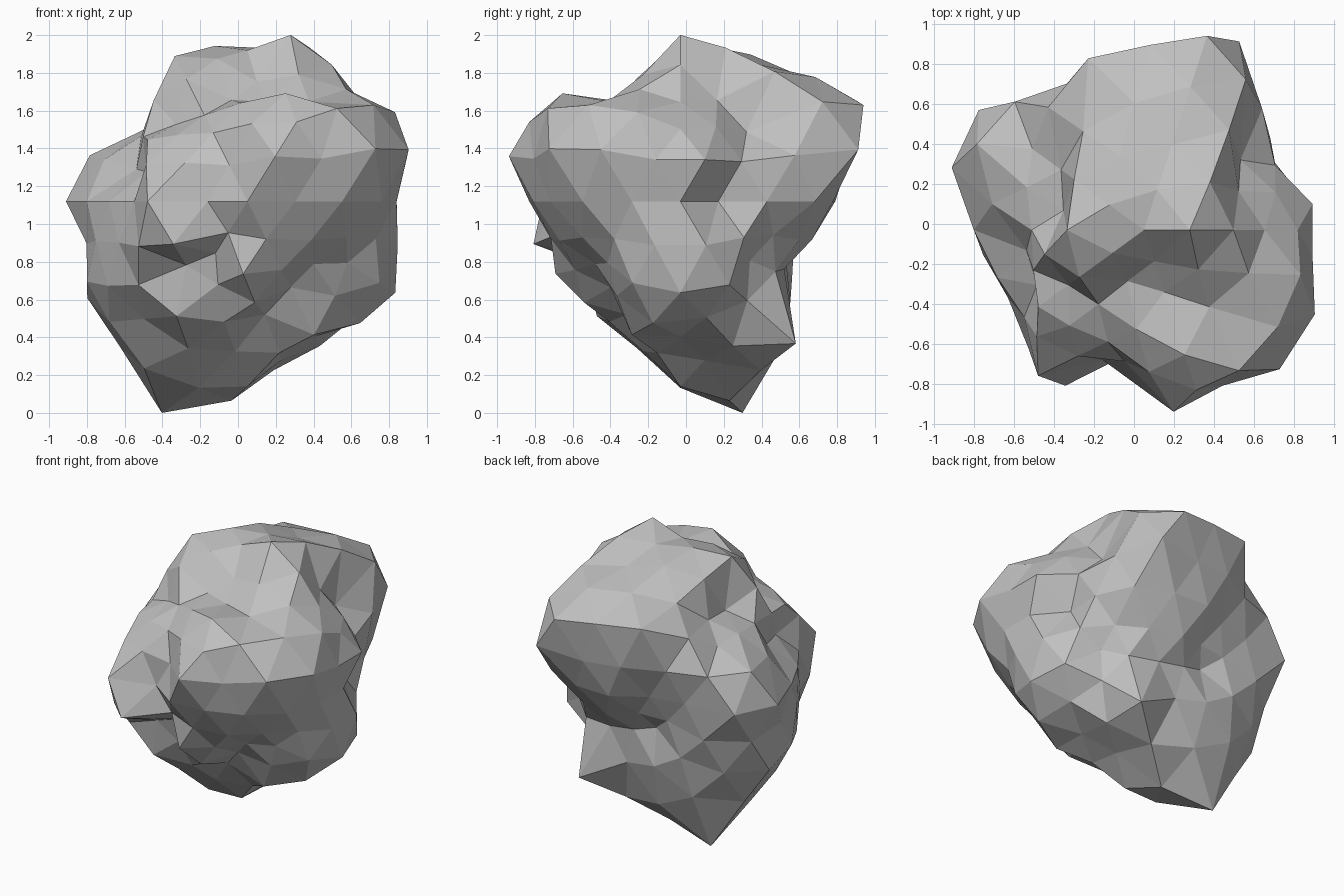
import bpy, bmesh
from math import atan2, degrees
from mathutils import Vector

if "Cube" in bpy.data.objects:
    bpy.data.objects.remove(bpy.data.objects["Cube"])

CENTRE = Vector((0.05, -0.03, 1.12))
_ = None  # blended from its neighbours

# Polar cross-sections of the boulder from crown to base: distance from the
# centre, going round anticlockwise from the right-hand side (+x)
SECTIONS = [
    # crown
    [.80],
    [.91, .84, .85, .78, .655],
    [.85, .91, .85, .87, .82, .86, .76, .60, .62, .75],
    [.80, .74, .95, 1.0, .92, .84, .68, .60, .74, .62, .63, .72, .87, .73, .82],
    # shoulders
    [_, _, .70, 1.05, 1.14, 1.07, 1.06, .90, .77, .72,
     .66, .68, .73, .70, .69, .82, .94, .98, .97, .94],
    [.88, .76, .88, 1.09, .94, _, .86, .94, .97, .80,
     .62, .62, .78, .74, .69, .95, .90, 1.01, .99, .88],
    # waist
    [.79, .65, .78, .88, .85, .82, .72, .79, 1.02, 1.01,
     .85, .77, .74, .90, .68, .80, .82, _, .88, .83],
    [.84, .76, .72, .74, _, .66, .70, _, .95, .89,
     .84, .79, .86, .90, .66, .72, .75, .76, .79, .84],
    # underside
    [.92, .88, .70, .74, .68, .65, .63, _, _, 1.02,
     .95, .89, .84, .67, .61, .765, .69, .66, .73, .86],
    [.85, .80, 1.04, .80, _, _, 1.06, .97, .86, .84, .67, .74, .63, .76, .89],
    [.80, .90, 1.0, _, 1.252, 1.04, .87, .75, .67, .83],
    [.87, 1.09, 1.02, .82, _],
    [.98],
]

# Faceted ball
bm = bmesh.new()
bmesh.ops.create_icosphere(bm, subdivisions=3, radius=1)
bm.verts.ensure_lookup_table()
dirs = [v.co.normalized() for v in bm.verts]
near = [[e.other_vert(v).index for e in v.link_edges] for v in bm.verts]


def around(i):
    return (degrees(atan2(dirs[i].y, dirs[i].x)) + 5) % 360


# Give each ring of the ball its cross-section
order = sorted(range(len(dirs)), key=lambda i: -dirs[i].z)
radius = [0.8] * len(dirs)
free = []
start = 0
for section in SECTIONS:
    ring = sorted(order[start:start + len(section)], key=around)
    start += len(section)
    for i, r in zip(ring, section):
        if r is None:
            free.append(i)
        else:
            radius[i] = r
for step in range(60):
    for i in free:
        radius[i] = sum(radius[j] for j in near[i]) / len(near[i])

for i, v in enumerate(bm.verts):
    v.co = CENTRE + dirs[i] * radius[i]

# Stand on the ground
low = min(v.co.z for v in bm.verts)
for v in bm.verts:
    v.co.z -= low
bmesh.ops.recalc_face_normals(bm, faces=bm.faces)

mesh = bpy.data.meshes.new("boulder")
bm.to_mesh(mesh)
bm.free()
stone = bpy.data.materials.new("stone grey")
stone.diffuse_color = (0.53, 0.53, 0.53, 1)
stone.use_nodes = True
stone.node_tree.nodes["Principled BSDF"].inputs["Base Color"].default_value = stone.diffuse_color
mesh.materials.append(stone)
bpy.context.collection.objects.link(bpy.data.objects.new("boulder", mesh))
